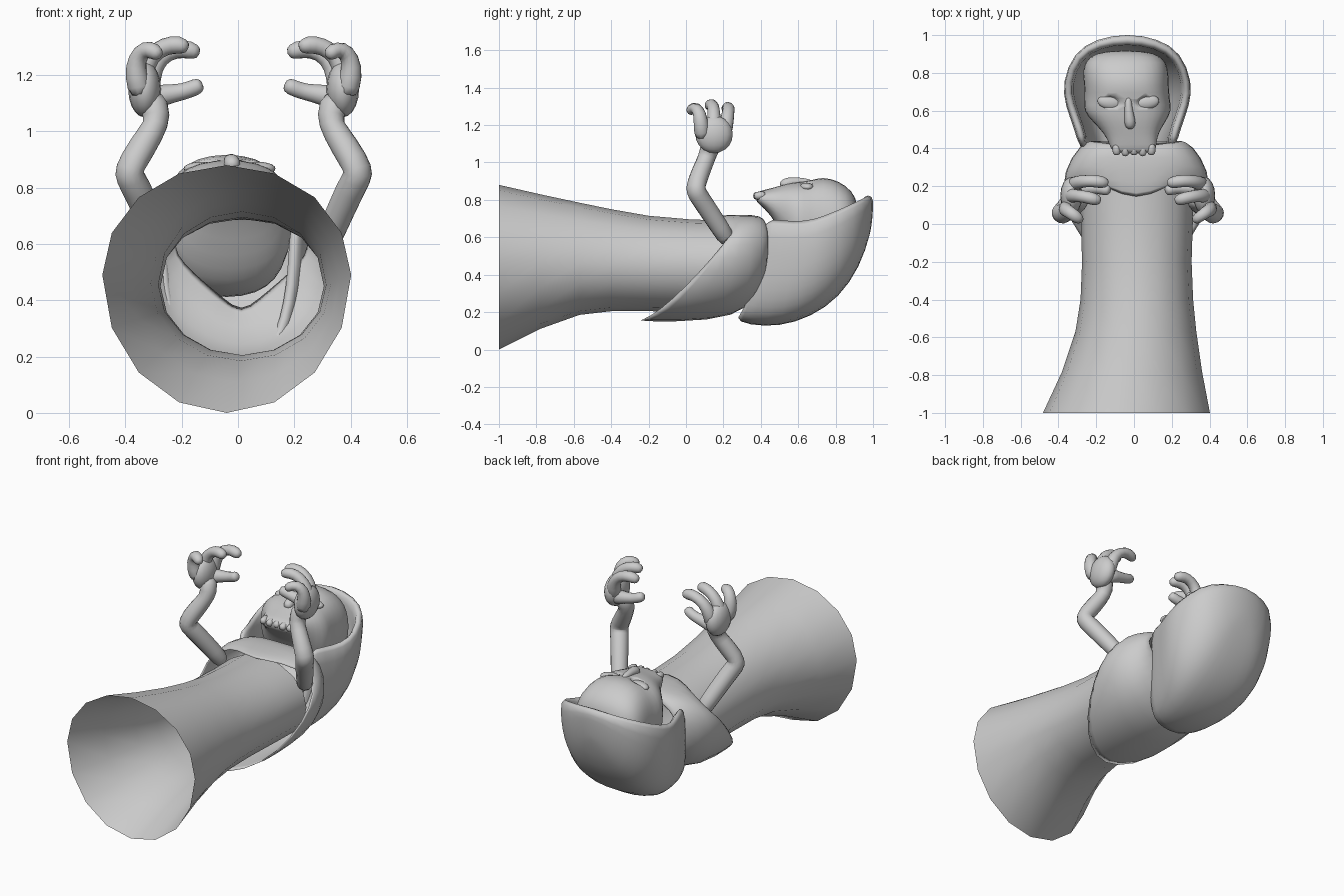
import bpy, bmesh
from math import sin, cos, pi, copysign
from mathutils import Vector, Matrix


def finish(name, bm, subsurf=0, thick=0):
    bmesh.ops.remove_doubles(bm, verts=bm.verts, dist=0.0005)
    bmesh.ops.recalc_face_normals(bm, faces=bm.faces)
    for f in bm.faces:
        f.smooth = True
    me = bpy.data.meshes.new(name)
    bm.to_mesh(me)
    bm.free()
    ob = bpy.data.objects.new(name, me)
    bpy.context.collection.objects.link(ob)
    if thick:
        m = ob.modifiers.new("Thickness", 'SOLIDIFY')
        m.thickness = thick
        m.offset = -1
    if subsurf:
        m = ob.modifiers.new("Smooth", 'SUBSURF')
        m.levels = m.render_levels = subsurf
    return ob


def loft(name, rings, closed=True, cap=False, **kw):
    bm = bmesh.new()
    vs = [[bm.verts.new(p) for p in r] for r in rings]
    n = len(rings[0])
    for a, b in zip(vs, vs[1:]):
        for i in range(n if closed else n - 1):
            j = (i + 1) % n
            bm.faces.new((a[i], a[j], b[j], b[i]))
    if cap:
        bm.faces.new(vs[0])
        bm.faces.new(vs[-1])
    return finish(name, bm, **kw)


def spow(v, e):
    return copysign(abs(v) ** e, v)


def egg(y, cx, rx, mid, top, bot, n=16, e=1.0):
    # ring in the x-z plane with separate upper and lower heights
    out = []
    for i in range(n):
        a = 2 * pi * i / n
        s = spow(sin(a), e)
        out.append((cx + rx * spow(cos(a), e), y,
                    mid + s * ((top - mid) if s > 0 else (mid - bot))))
    return out


def mirrored(half, cx):
    # half outline from x=0 round to x=0 -> closed ring
    full = half + [(-x, y, z) for x, y, z in half[-2:0:-1]]
    return [(cx + x, y, z) for x, y, z in full]


def tube(name, path, radii, n=8, subsurf=1):
    pts = [Vector(p) for p in path]
    rings = []
    for i, p in enumerate(pts):
        t = (pts[min(i + 1, len(pts) - 1)] - pts[max(i - 1, 0)]).normalized()
        u = t.cross(Vector((0.3, 1, 0.1))).normalized()
        v = t.cross(u)
        rings.append([p + radii[i] * (u * cos(2 * pi * k / n) + v * sin(2 * pi * k / n))
                      for k in range(n)])
    return loft(name, rings, cap=True, subsurf=subsurf)


def ball(name, loc, rad, rot=0):
    bm = bmesh.new()
    bmesh.ops.create_uvsphere(bm, u_segments=16, v_segments=10, radius=1)
    m = Matrix.Translation(loc) @ Matrix.Rotation(rot, 4, 'Z') @ Matrix.Diagonal((*rad, 1))
    bmesh.ops.transform(bm, matrix=m, verts=bm.verts)
    return finish(name, bm)


# Robe: flared open tube
loft("robe", [egg(*s) for s in [
    (-1.0, -.04, .442, .49, .88, .0),
    (-.78, -.01, .37, .47, .83, .11),
    (-.57, .01, .32, .46, .785, .185),
    (-.40, .015, .298, .455, .75, .205),
    (-.20, .015, .29, .45, .715, .205),
    (.03, .015, .297, .45, .695, .20),
    (.22, .015, .305, .45, .69, .20)]])

# Shoulder cape: V in front, long tip behind, collar folded inwards under the hood
hem = [(0, .115, .715), (.15, .185, .71), (.30, .25, .645), (.385, .20, .57),
       (.385, .08, .43), (.31, -.08, .265), (.17, -.21, .165), (0, -.285, .14)]
mid = [(0, .29, .725), (.18, .30, .72), (.32, .30, .675), (.395, .28, .56),
       (.39, .27, .41), (.31, .23, .26), (.18, .18, .17), (0, .13, .14)]
neck = [(0, .41, .715), (.14, .41, .715), (.25, .41, .69), (.30, .425, .58),
        (.30, .425, .44), (.25, .41, .33), (.14, .37, .25), (0, .33, .20)]
collar = [(0, .40, .69), (.12, .43, .68), (.20, .44, .65), (.25, .445, .60),
          (.20, .445, .53), (.13, .445, .47), (.06, .445, .41), (0, .445, .36)]
loft("shoulder_cape", [mirrored(r, .012) for r in (hem, mid, neck, collar)],
     thick=.015, subsurf=1)

# Hood: deep bowl made of U-shaped sections (rim half width, rim y, z, keel y, z)
rings = []
for w, y, z, yb, zb in [(.26, .405, .715, .265, .14), (.285, .51, .695, .42, .115),
                        (.335, .63, .69, .58, .135), (.35, .75, .72, .75, .215),
                        (.29, .91, .785, .88, .35), (.165, .985, .815, .965, .53),
                        (0, 1.01, .83, 1.0, .70)]:
    arc = []
    for k in range(13):
        a = pi * k / 12
        s = sin(a) ** .8
        arc.append((-.035 + w * spow(cos(a), .62), y + (yb - y) * s ** 2.2, z + (zb - z) * s))
    rings.append(arc)
loft("hood", rings, closed=False, thick=.055, subsurf=1)

# Skull: one loft from jaw to crown
skull = loft("skull", [egg(*s, n=16, e=.8) for s in [
    (.37, 0, .118, .815, .84, .79),
    (.42, -.005, .125, .80, .855, .755),
    (.48, -.015, .145, .78, .87, .68),
    (.54, -.025, .195, .74, .89, .55),
    (.60, -.035, .24, .70, .90, .46),
    (.66, -.035, .228, .68, .905, .42),
    (.73, -.04, .228, .67, .93, .40),
    (.82, -.045, .232, .67, .905, .42),
    (.89, -.045, .205, .68, .85, .51),
    (.92, -.045, .09, .69, .78, .61)]], cap=True, subsurf=1)

# Face: sunken eye sockets with almond eyes, and a narrow nose
for s, side in ((-1, "left"), (1, "right")):
    cut = ball(side + "_socket_cutter", (-.03 + s * .1, .645, .92), (.07, .042, .05), s * .15)
    cut.hide_render = True
    cut.hide_viewport = True
    m = skull.modifiers.new("Socket", 'BOOLEAN')
    m.operation = 'DIFFERENCE'
    m.object = cut
    ball(side + "_eye", (-.03 + s * .1, .645, .868), (.064, .038, .024), s * .15)
tube("nose", [(-.03, .68, .89), (-.03, .62, .90), (-.025, .57, .895), (-.02, .53, .888), (-.02, .505, .87)],
     [.018, .022, .03, .036, .02])

# Teeth: row of small tapered blocks
for i in range(5):
    x = -.092 + i * .046
    tube("tooth_%d" % (i + 1), [(x, .43, .825), (x, .39, .822), (x, .362 - .006 * (i % 2), .82)],
         [.026, .028, .022], n=6, subsurf=1)

# Arms with claw-like hands, the same on both sides
parts = {
    "arm": ([(.28, .23, .57), (.31, .19, .64), (.385, .075, .81), (.412, .05, .85),
             (.395, .055, .89), (.325, .10, 1.0), (.30, .12, 1.05), (.34, .145, 1.13)],
            [.052, .054, .058, .06, .058, .052, .052, .07]),
    "thumb": ([(.35, .18, 1.11), (.29, .19, 1.13), (.21, .19, 1.14), (.165, .18, 1.16), (.145, .175, 1.168)],
              [.055, .042, .03, .035, .02]),
    "index_finger": ([(.34, .19, 1.12), (.335, .215, 1.2), (.30, .225, 1.265), (.24, .23, 1.295),
                      (.185, .22, 1.29), (.155, .215, 1.275)],
                     [.05, .044, .036, .035, .038, .02]),
    "middle_finger": ([(.35, .14, 1.13), (.36, .15, 1.21), (.33, .15, 1.27), (.28, .145, 1.305),
                       (.225, .13, 1.31), (.195, .12, 1.295)],
                      [.05, .044, .036, .035, .038, .02]),
    "outer_finger": ([(.36, .09, 1.12), (.385, .08, 1.20), (.38, .075, 1.26), (.35, .055, 1.295),
                      (.315, .03, 1.285), (.295, .015, 1.265)],
                     [.05, .044, .038, .036, .036, .018]),
}
for s, side in ((-1, "left"), (1, "right")):
    for part, (path, radii) in parts.items():
        tube(side + "_" + part, [(.02 + s * x, y, z) for x, y, z in path], radii)
    ball(side + "_palm", (.02 + s * .352, .15, 1.15), (.058, .1, .1))
